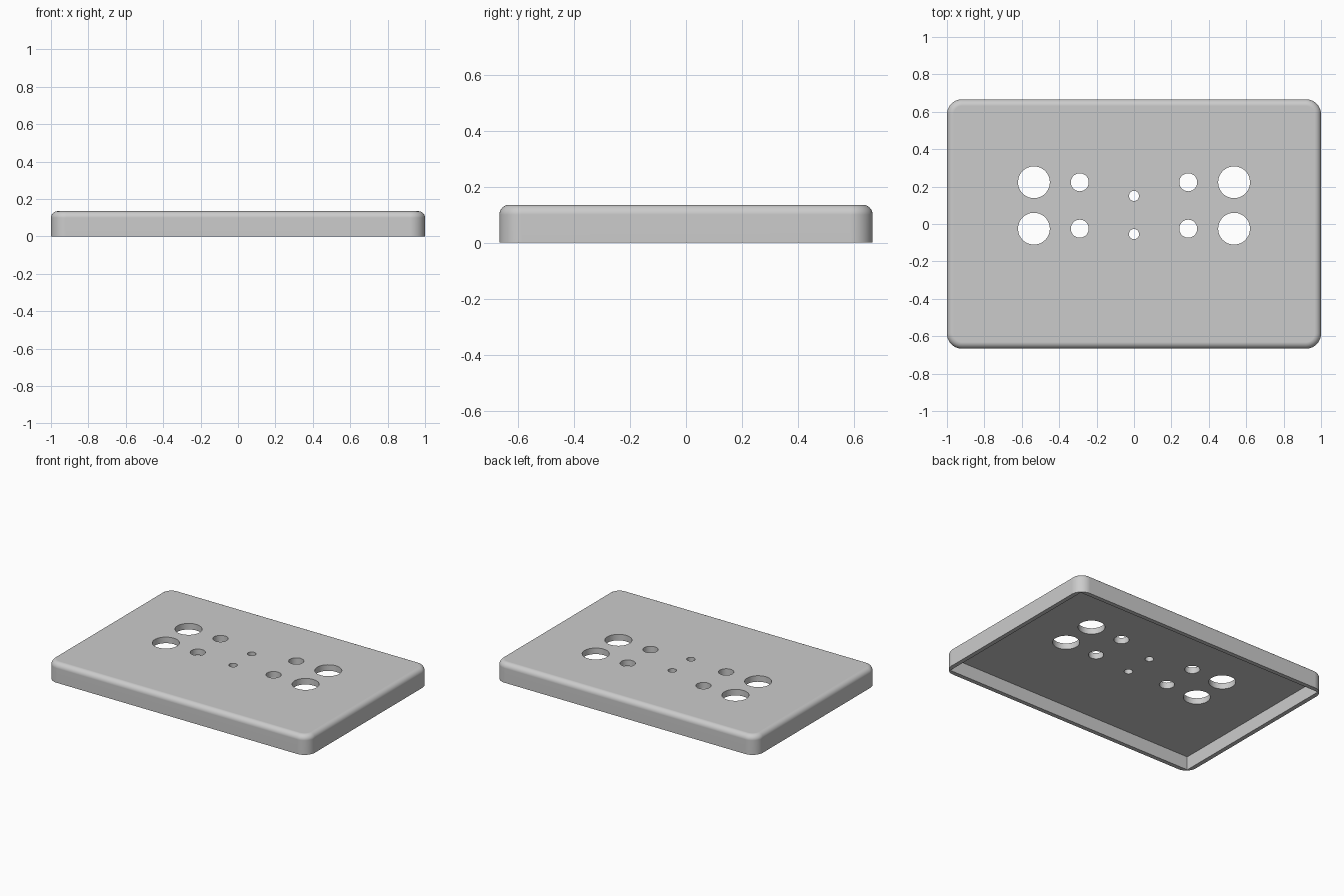
import bpy
import bmesh
import math
from mathutils import Matrix

cube = bpy.data.objects.get("Cube")
if cube:
    bpy.data.objects.remove(cube, do_unlink=True)

LENGTH, DEPTH, HEIGHT = 2.0, 1.333, 0.135
WALL, CEILING = 0.03, 0.093
CORNER, FILLET = 0.08, 0.035

grey = bpy.data.materials.new("light grey")
grey.use_nodes = True
grey.diffuse_color = (0.6, 0.6, 0.6, 1)
grey.node_tree.nodes["Principled BSDF"].inputs["Base Color"].default_value = grey.diffuse_color


def make_object(name, bm):
    mesh = bpy.data.meshes.new(name)
    bm.to_mesh(mesh)
    bm.free()
    mesh.materials.append(grey)
    obj = bpy.data.objects.new(name, mesh)
    bpy.context.collection.objects.link(obj)
    return obj


def add_box(bm, x, y, bottom, top):
    place = Matrix.Translation((0, 0, (bottom + top) / 2)) @ Matrix.Diagonal((x, y, top - bottom, 1))
    bmesh.ops.create_cube(bm, size=1, matrix=place)


def round_edges(bm, rule, radius, segments):
    edges = [e for e in bm.edges if rule(e.verts[0].co, e.verts[1].co)]
    bmesh.ops.bevel(bm, geom=edges, offset=radius, segments=segments,
                    profile=0.5, affect='EDGES', clamp_overlap=True)


def cut(target, cutter):
    mod = target.modifiers.new("cut", 'BOOLEAN')
    mod.operation = 'DIFFERENCE'
    mod.solver = 'EXACT'
    mod.object = cutter
    bpy.context.view_layer.update()
    result = target.evaluated_get(bpy.context.evaluated_depsgraph_get())
    mesh = bpy.data.meshes.new_from_object(result)
    target.modifiers.clear()
    target.data = mesh
    bpy.data.objects.remove(cutter, do_unlink=True)


# Outer body: rounded upright corners, then a rounded top rim
bm = bmesh.new()
add_box(bm, LENGTH, DEPTH, 0, HEIGHT)
round_edges(bm, lambda a, b: abs(a.z - b.z) > HEIGHT / 2, CORNER, 12)
round_edges(bm, lambda a, b: min(a.z, b.z) > HEIGHT - 0.001, FILLET, 8)
cover = make_object("cover_plate", bm)

# Square-cornered hollow underneath
bm = bmesh.new()
add_box(bm, LENGTH - 2 * WALL, DEPTH - 2 * WALL, -0.1, CEILING)
cut(cover, make_object("hollow_cutter", bm))

# Round through holes: x, radius, and the y of each row
HOLES = [(0.535, 0.085, (0.223, -0.025)),
         (0.29, 0.048, (0.223, -0.025)),
         (0, 0.027, (0.15, -0.054))]
bm = bmesh.new()
for x, radius, rows in HOLES:
    for y in rows:
        for side in {x, -x}:
            bmesh.ops.create_cone(bm, cap_ends=True, segments=48, radius1=radius,
                                  radius2=radius, depth=0.2,
                                  matrix=Matrix.Translation((side, y, HEIGHT)))
cut(cover, make_object("hole_cutter", bm))

# Smooth rounded edges while keeping the flats flat
cover.name = "cover_plate"
bpy.ops.object.select_all(action='DESELECT')
cover.select_set(True)
bpy.context.view_layer.objects.active = cover
bpy.ops.object.shade_smooth_by_angle(angle=math.radians(30))
weighted = cover.modifiers.new("flat tops", 'WEIGHTED_NORMAL')
weighted.keep_sharp = True
